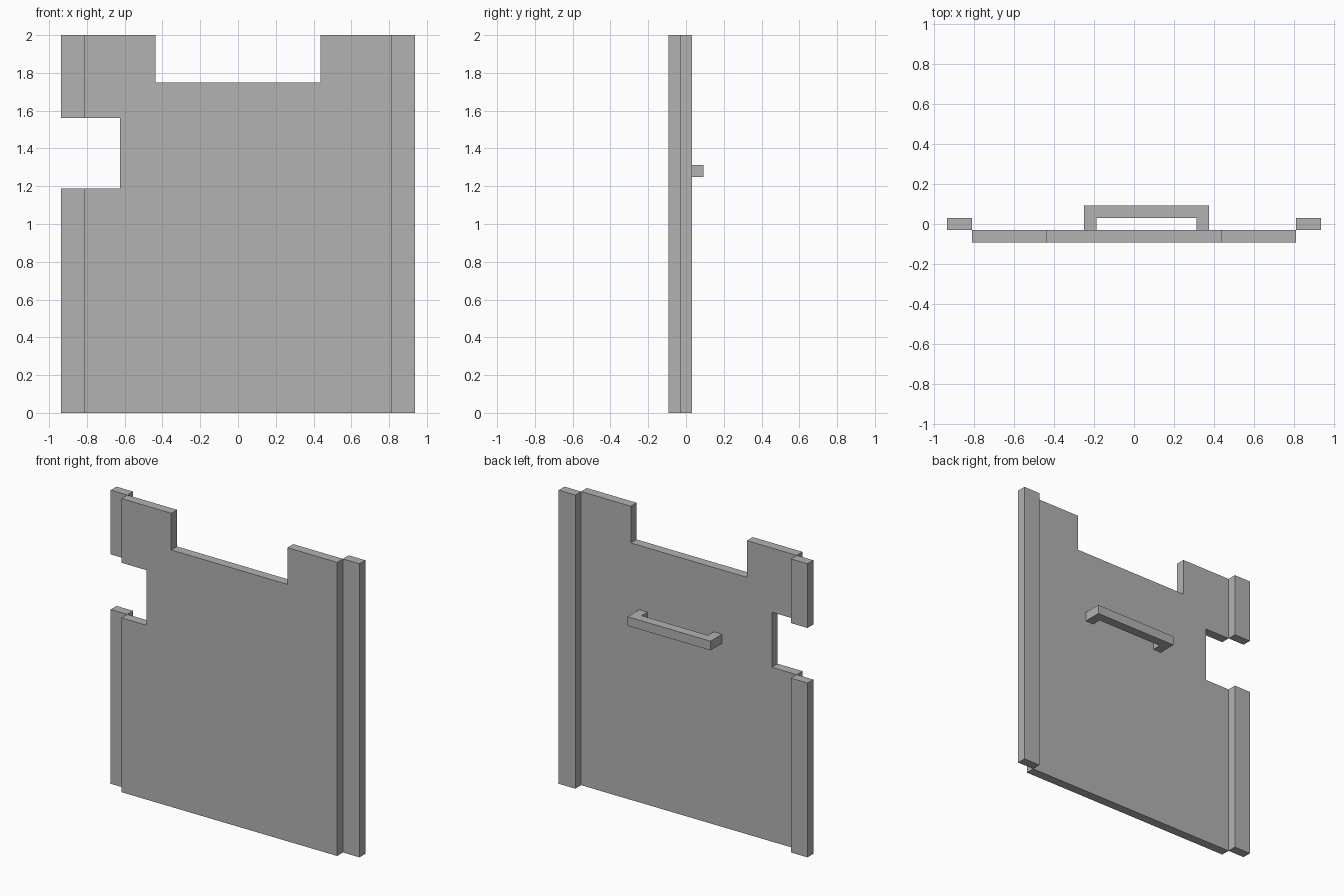
import bpy
import bmesh

cube = bpy.data.objects.get("Cube")
if cube:
    bpy.data.objects.remove(cube, do_unlink=True)

U = 1 / 16  # plate thickness and layout unit

grey = bpy.data.materials.new("plain grey")
grey.use_nodes = True
COLOUR = (0.45, 0.45, 0.45, 1)
grey.diffuse_color = COLOUR
grey.node_tree.nodes["Principled BSDF"].inputs["Base Color"].default_value = COLOUR


def extrude(name, outline, start, depth):
    """Extrude a flat outline of 3D points (in units) along the depth vector."""
    bm = bmesh.new()
    face = bm.faces.new([bm.verts.new([(a + b) * U for a, b in zip(p, start)])
                         for p in outline])
    grown = bmesh.ops.extrude_face_region(bm, geom=[face])
    moved = [v for v in grown["geom"] if isinstance(v, bmesh.types.BMVert)]
    bmesh.ops.translate(bm, verts=moved, vec=[d * U for d in depth])
    bmesh.ops.recalc_face_normals(bm, faces=bm.faces)
    mesh = bpy.data.meshes.new(name)
    bm.to_mesh(mesh)
    bm.free()
    mesh.materials.append(grey)
    obj = bpy.data.objects.new(name, mesh)
    bpy.context.collection.objects.link(obj)
    return obj


def strip(name, x, bottom, top):
    """Upright edge strip, two units wide and one unit thick."""
    outline = [(0, 0, bottom), (2, 0, bottom), (2, 0, top), (0, 0, top)]
    extrude(name, outline, (x, -0.5, 0), (0, 1, 0))


# Main panel with a top cut-out and a side notch
panel = [(-13, 0), (13, 0), (13, 32), (7, 32), (7, 28), (-7, 28), (-7, 32),
         (-13, 32), (-13, 25), (-10, 25), (-10, 19), (-13, 19)]
extrude("panel", [(x, 0, z) for x, z in panel], (0, -1.5, 0), (0, 1, 0))

# Edge strips set one thickness behind the panel
strip("left_strip", 13, 0, 32)
strip("right_strip_lower", -15, 0, 19)
strip("right_strip_upper", -15, 25, 32)

# Bracket handle on the back
handle = [(-4, 0), (-4, 2), (6, 2), (6, 0), (5, 0), (5, 1), (-3, 1), (-3, 0)]
extrude("handle", [(x, y, 0) for x, y in handle], (0, -0.5, 20), (0, 0, 1))
